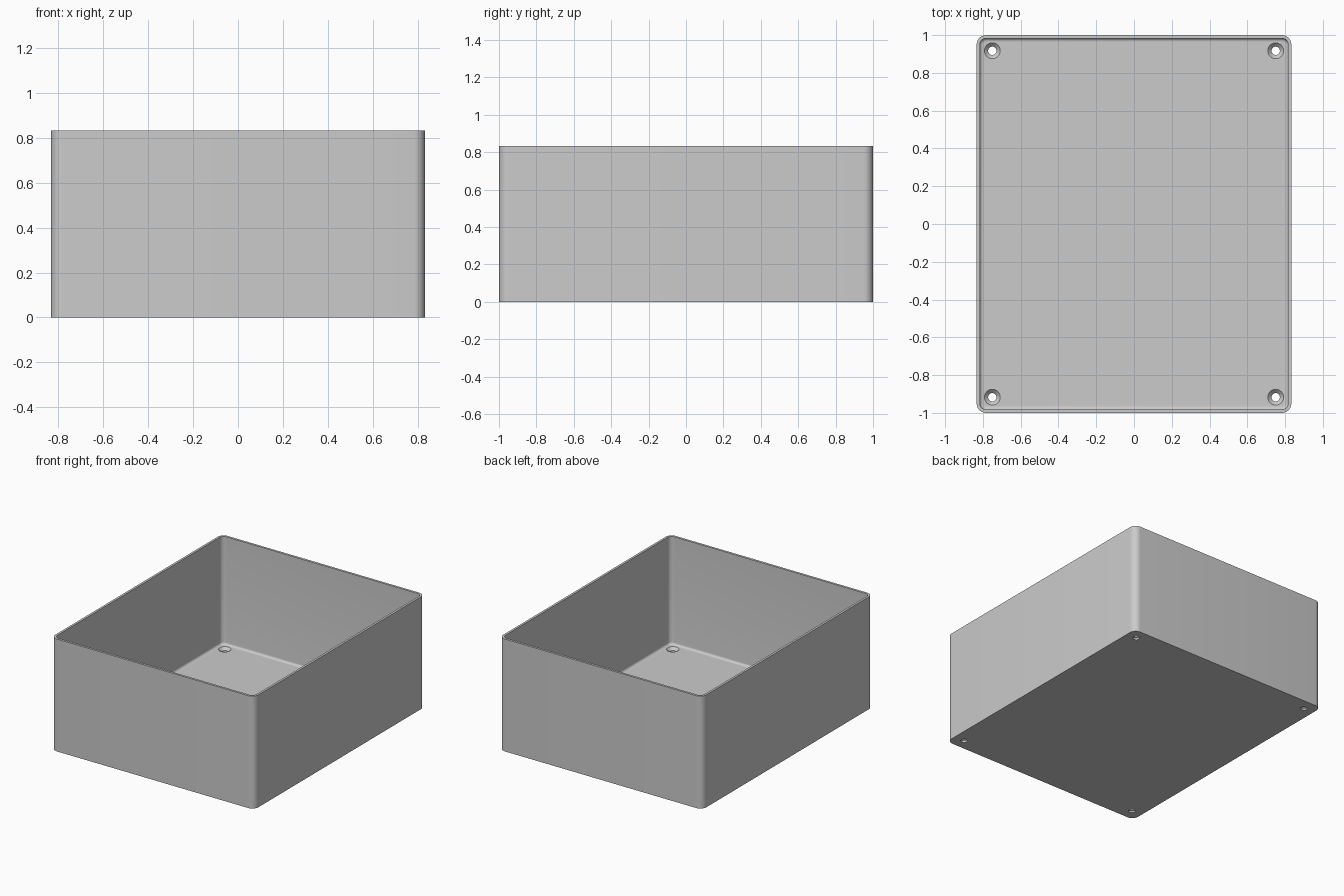
import bpy, bmesh
from math import sin, cos, pi, radians

if "Cube" in bpy.data.objects:
    bpy.data.objects.remove(bpy.data.objects["Cube"], do_unlink=True)

HALF_X, HALF_Y, HEIGHT = 0.833, 1.0, 0.833
CORNER, WALL, FLOOR, FILLET = 0.05, 0.017, 0.034, 0.017
HOLE_X, HOLE_Y, HOLE_R, SINK_R = 0.75, 0.917, 0.022, 0.042

grey = bpy.data.materials.new("plain grey")
grey.use_nodes = True
colour = (0.6, 0.6, 0.6, 1)
grey.diffuse_color = colour
grey.node_tree.nodes["Principled BSDF"].inputs["Base Color"].default_value = colour


def make_object(name, bm):
    bmesh.ops.recalc_face_normals(bm, faces=bm.faces)
    mesh = bpy.data.meshes.new(name)
    bm.to_mesh(mesh)
    bm.free()
    mesh.materials.append(grey)
    obj = bpy.data.objects.new(name, mesh)
    bpy.context.collection.objects.link(obj)
    return obj


def rounded_loop(bm, inset, z, steps=10):
    """Rounded rectangle, drawn in from the outer wall by inset."""
    r = CORNER - inset
    verts = []
    for i, (sx, sy) in enumerate([(1, 1), (-1, 1), (-1, -1), (1, -1)]):
        for k in range(steps + 1):
            a = (i + k / steps) * pi / 2
            verts.append(bm.verts.new((sx * (HALF_X - CORNER) + r * cos(a),
                                       sy * (HALF_Y - CORNER) + r * sin(a), z)))
    return verts


def skin(bm, loops):
    """Join loops in order and cap both ends."""
    n = len(loops[0])
    for low, high in zip(loops, loops[1:]):
        for i in range(n):
            j = (i + 1) % n
            bm.faces.new((low[i], low[j], high[j], high[i]))
    bm.faces.new(loops[0][::-1])
    bm.faces.new(loops[-1])


# Open tray: outer wall, rim, inner wall, floor fillet and floor
bm = bmesh.new()
section = [(0, 0), (0, HEIGHT), (WALL, HEIGHT)]
for k in range(7):
    a = k / 6 * pi / 2
    section.append((WALL + FILLET * (1 - cos(a)), FLOOR + FILLET * (1 - sin(a))))
skin(bm, [rounded_loop(bm, inset, z) for inset, z in section])
tray = make_object("tray", bm)

# Countersunk screw holes in the four floor corners
bm = bmesh.new()
sink = [(HOLE_R, -0.05), (HOLE_R, FLOOR - 0.02), (SINK_R, FLOOR), (SINK_R, FLOOR + 0.01)]
for sx in (-1, 1):
    for sy in (-1, 1):
        skin(bm, [[bm.verts.new((sx * HOLE_X + r * cos(k * pi / 16),
                                 sy * HOLE_Y + r * sin(k * pi / 16), z))
                   for k in range(32)] for r, z in sink])
cutter = make_object("screw_hole_cutter", bm)
cutter.hide_render = True

cut = tray.modifiers.new("screw holes", 'BOOLEAN')
cut.operation = 'DIFFERENCE'
cut.solver = 'EXACT'
cut.object = cutter
bpy.ops.object.select_all(action='DESELECT')
bpy.context.view_layer.objects.active = tray
tray.select_set(True)
bpy.ops.object.modifier_apply(modifier=cut.name)
bpy.data.objects.remove(cutter, do_unlink=True)
bpy.ops.object.shade_smooth_by_angle(angle=radians(30))
